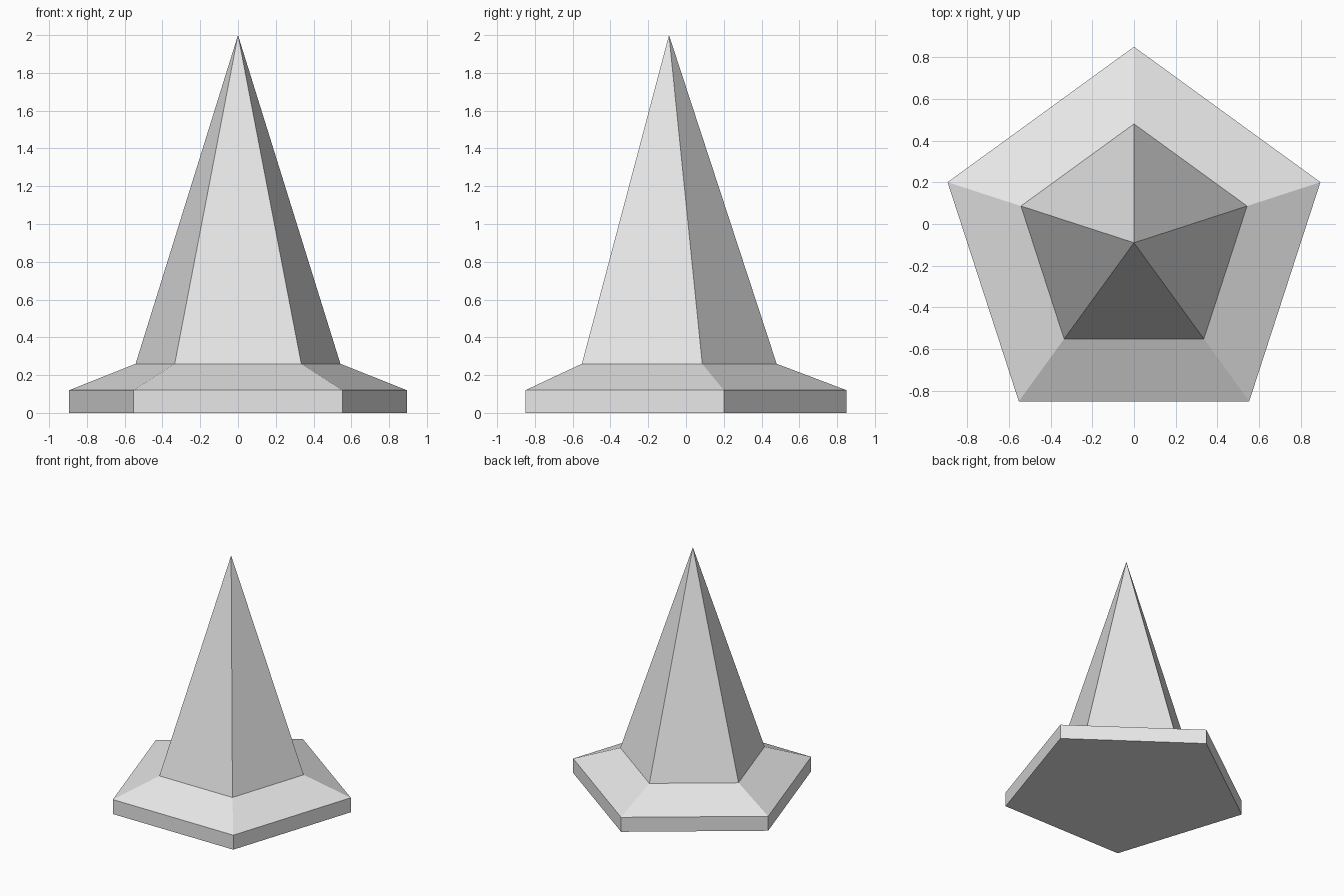
import bpy, bmesh
from math import sin, cos, tau

cube = bpy.data.objects.get("Cube")
if cube:
    bpy.data.objects.remove(cube, do_unlink=True)

SIDES = 5
CENTRE_Y = -0.09

grey = bpy.data.materials.new("light_grey")
grey.use_nodes = True
colour = (0.8, 0.8, 0.8, 1)
grey.diffuse_color = colour
grey.node_tree.nodes["Principled BSDF"].inputs["Base Color"].default_value = colour


def ring(bm, radius, z):
    """Pentagon of vertices with one corner pointing to the back."""
    return [bm.verts.new((-radius * sin(tau * i / SIDES),
                          radius * cos(tau * i / SIDES) + CENTRE_Y, z))
            for i in range(SIDES)]


def bridge(bm, low, high):
    for i in range(SIDES):
        j = (i + 1) % SIDES
        bm.faces.new((low[i], low[j], high[j], high[i]))


# One closed solid: upright plinth, sloping shoulder, pointed spire
bm = bmesh.new()
bottom = ring(bm, 0.94, 0)
rim = ring(bm, 0.94, 0.12)
collar = ring(bm, 0.57, 0.26)
tip = bm.verts.new((0, CENTRE_Y, 2))

bm.faces.new(bottom[::-1])
bridge(bm, bottom, rim)
bridge(bm, rim, collar)
for i in range(SIDES):
    bm.faces.new((collar[i], collar[(i + 1) % SIDES], tip))
bmesh.ops.recalc_face_normals(bm, faces=bm.faces)

mesh = bpy.data.meshes.new("pentagonal_spire")
bm.to_mesh(mesh)
bm.free()
mesh.materials.append(grey)
spire = bpy.data.objects.new("pentagonal_spire", mesh)
bpy.context.collection.objects.link(spire)
